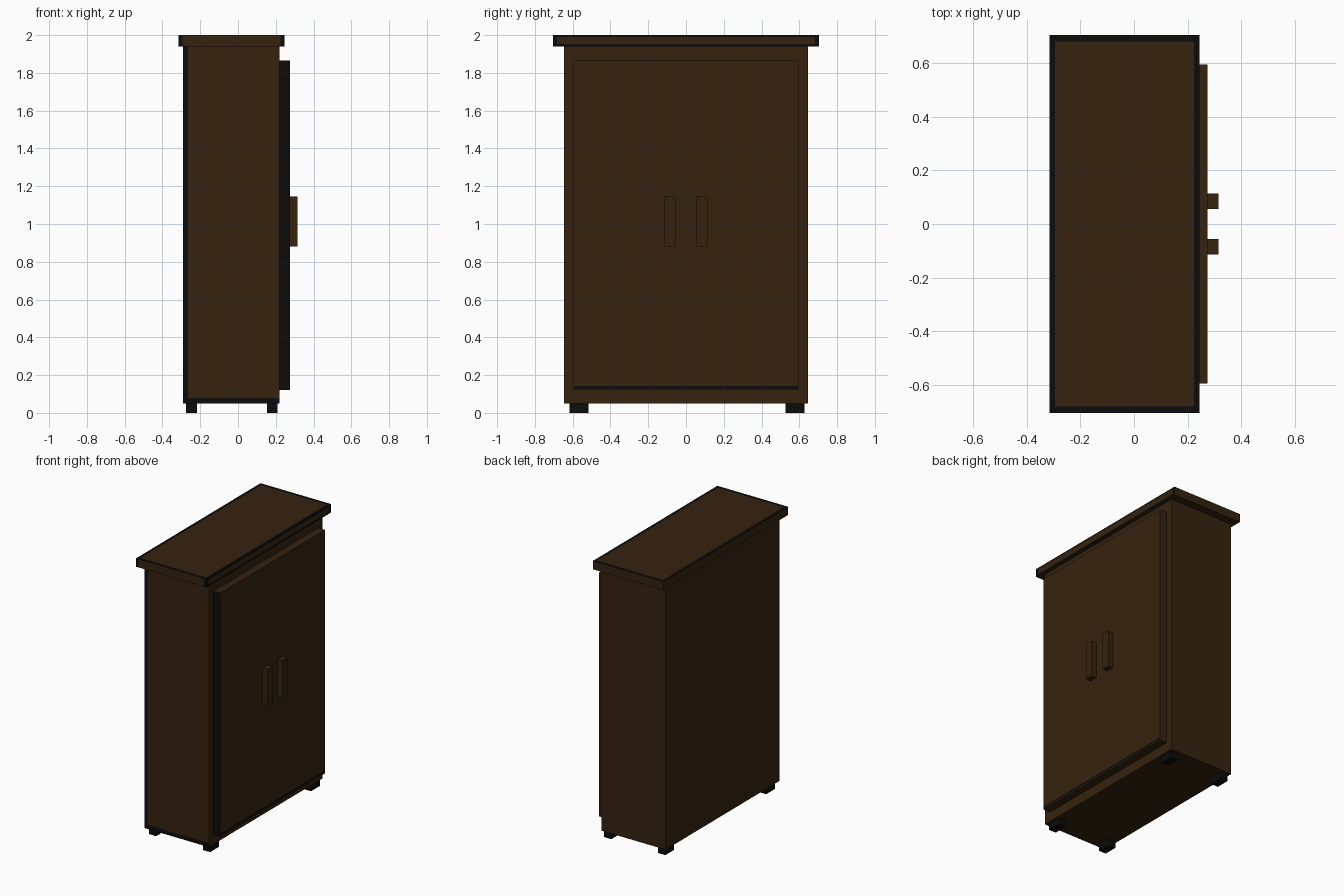
import bpy, bmesh
from mathutils import Vector

if "Cube" in bpy.data.objects:
    bpy.data.objects.remove(bpy.data.objects["Cube"])


def material(name, color):
    m = bpy.data.materials.new(name)
    m.diffuse_color = (*color, 1)
    m.use_nodes = True
    m.node_tree.nodes["Principled BSDF"].inputs["Base Color"].default_value = m.diffuse_color
    return m


BROWN = material("dark_brown_wood", (0.036, 0.0165, 0.0048))
BLACK = material("worn_black", (0.0035, 0.0035, 0.0035))


def box(name, lo, hi, cuts=(), black=None, base=BROWN):
    """Box between two corners; cuts are (axis, position), black picks dark faces."""
    bm = bmesh.new()
    bmesh.ops.create_cube(bm, size=1)
    lo, hi = Vector(lo), Vector(hi)
    for v in bm.verts:
        v.co = Vector([lo[i] + (v.co[i] + 0.5) * (hi[i] - lo[i]) for i in range(3)])
    for axis, pos in cuts:
        co, no = Vector(), Vector()
        co[axis], no[axis] = pos, 1
        bmesh.ops.bisect_plane(bm, geom=bm.verts[:] + bm.edges[:] + bm.faces[:],
                               plane_co=co, plane_no=no)
    bm.normal_update()
    for f in bm.faces:
        if black and black(f.calc_center_median(), f.normal):
            f.material_index = 1
    me = bpy.data.meshes.new(name)
    bm.to_mesh(me)
    bm.free()
    me.materials.append(base)
    me.materials.append(BLACK)
    ob = bpy.data.objects.new(name, me)
    bpy.context.collection.objects.link(ob)
    return ob


# Cabinet body, with dark worn strips along the back and foot of the -y side
box("cabinet_body", (-0.29, -0.645, 0.05), (0.22, 0.645, 1.945),
    [(0, -0.265), (2, 0.08)],
    lambda c, n: n.y < -0.5 and (c.x < -0.265 or c.z < 0.08))


# Overhanging top board with a dark worn rim
def rim(c, n):
    outer_x = c.x < -0.295 or c.x > 0.225
    outer_y = abs(c.y) > 0.682
    if n.z > 0.5:
        return outer_x or outer_y
    if n.x > 0.5:
        return outer_y or c.z < 1.953 or c.z > 1.99
    return n.y < -0.5 and outer_x


box("top_board", (-0.315, -0.705, 1.94), (0.245, 0.705, 2.0),
    [(0, -0.295), (0, 0.225), (1, -0.682), (1, 0.682), (2, 1.953), (2, 1.99)], rim)

# Pair of doors, each with a dark lower line, and their upright handles
for side, s in (("left", -1), ("right", 1)):
    y0, y1 = sorted((0, s * 0.595))
    box(side + "_door", (0.215, y0, 0.12), (0.275, y1, 1.865),
        [(2, 0.127), (2, 0.143)],
        lambda c, n: n.y < -0.5 or (n.x > 0.5 and 0.127 < c.z < 0.143))
    h0, h1 = sorted((s * 0.056, s * 0.113))
    box(side + "_handle", (0.27, h0, 0.88), (0.315, h1, 1.145))

# Four small feet
for side, y in (("left", -0.616), ("right", 0.527)):
    for end, x in (("back", -0.275), ("front", 0.153)):
        box(f"{end}_{side}_foot", (x, y, 0), (x + 0.057, y + 0.1, 0.055), base=BLACK)
